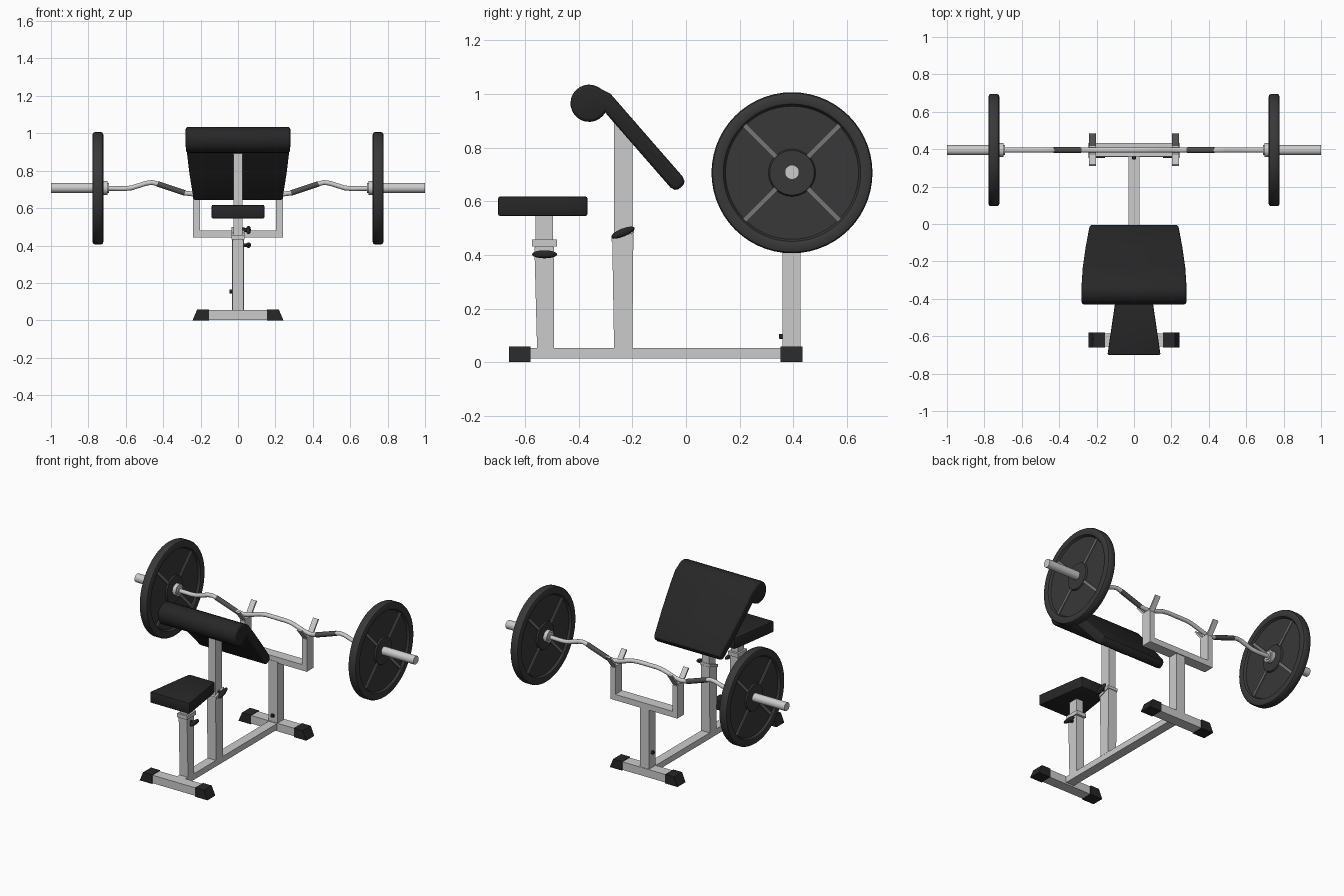
import bpy, bmesh
from math import sin, cos, pi, radians
from mathutils import Vector, Matrix

if "Cube" in bpy.data.objects:
    bpy.data.objects.remove(bpy.data.objects["Cube"])


def material(name, v):
    m = bpy.data.materials.new(name)
    m.diffuse_color = (v, v, v, 1)
    m.use_nodes = True
    m.node_tree.nodes["Principled BSDF"].inputs["Base Color"].default_value = m.diffuse_color
    return m


BLACK = material("black_vinyl", 0.02)
RUBBER = material("dark_plate", 0.04)
GRIP = material("dark_grip", 0.08)
SPOKE = material("spoke_grey", 0.18)


def finish(name, bm, mat=None):
    bmesh.ops.recalc_face_normals(bm, faces=bm.faces)
    me = bpy.data.meshes.new(name)
    bm.to_mesh(me)
    bm.free()
    ob = bpy.data.objects.new(name, me)
    bpy.context.collection.objects.link(ob)
    if mat:
        me.materials.append(mat)
    return ob


def prism(name, pts, axis, lo, hi, mat=None, bevel=0.0, all_edges=True, seg=2):
    """Extrude a 2D profile along an axis: x takes (y,z), y takes (x,z), z takes (x,y)."""
    place = {"x": lambda p, h: (h, p[0], p[1]),
             "y": lambda p, h: (p[0], h, p[1]),
             "z": lambda p, h: (p[0], p[1], h)}[axis]
    bm = bmesh.new()
    a = [bm.verts.new(place(p, lo)) for p in pts]
    b = [bm.verts.new(place(p, hi)) for p in pts]
    caps = [bm.faces.new(a), bm.faces.new(b)]
    for i in range(len(pts)):
        j = (i + 1) % len(pts)
        bm.faces.new((a[i], a[j], b[j], b[i]))
    bmesh.ops.recalc_face_normals(bm, faces=bm.faces)
    if bevel:
        edges = bm.edges[:] if all_edges else [e for f in caps for e in f.edges]
        bmesh.ops.bevel(bm, geom=edges, offset=bevel, segments=seg, profile=0.5, affect='EDGES')
    return finish(name, bm, mat)


def box(name, x, y, z, mat=None, bevel=0.0):
    return prism(name, [(x[0], y[0]), (x[1], y[0]), (x[1], y[1]), (x[0], y[1])],
                 "z", z[0], z[1], mat, bevel)


def lathe_x(name, prof, centre, mat=None, steps=48):
    """Spin a closed or axis-to-axis (x, radius) profile about the x direction."""
    bm = bmesh.new()
    vs = [bm.verts.new((x, 0, r)) for x, r in prof]
    es = [bm.edges.new(e) for e in zip(vs, vs[1:])]
    bmesh.ops.spin(bm, geom=vs + es, cent=(0, 0, 0), axis=(1, 0, 0), angle=2 * pi, steps=steps)
    bmesh.ops.remove_doubles(bm, verts=bm.verts, dist=1e-5)
    bmesh.ops.translate(bm, verts=bm.verts, vec=centre)
    return finish(name, bm, mat)


def cylinder_x(name, x0, x1, r, centre, mat=None, steps=24):
    return lathe_x(name, [(x0, 0), (x0, r), (x1, r), (x1, 0)], centre, mat, steps)


def tube(name, pts, r, mat=None):
    cu = bpy.data.curves.new(name, 'CURVE')
    cu.dimensions = '3D'
    cu.bevel_depth, cu.bevel_resolution, cu.use_fill_caps = r, 3, True
    sp = cu.splines.new('POLY')
    sp.points.add(len(pts) - 1)
    for p, co in zip(sp.points, pts):
        p.co = (*co, 1)
    if mat:
        cu.materials.append(mat)
    ob = bpy.data.objects.new(name, cu)
    bpy.context.collection.objects.link(ob)


# base frame
box("base_beam", (-0.03, 0.03), (-0.6, 0.38), (0.013, 0.052))
for end, y0, y1 in (("front", -0.66, -0.58), ("rear", 0.352, 0.434)):
    box(end + "_foot_bar", (-0.16, 0.16), (y0 + 0.005, y1 - 0.005), (0.003, 0.055))
    for s, side in ((1, "right"), (-1, "left")):
        prism(f"{end}_{side}_foot_cap",
              [(s * 0.155, 0), (s * 0.243, 0), (s * 0.218, 0.059), (s * 0.155, 0.059)],
              "y", y0, y1, BLACK)

# seat and its post
prism("seat_post", [(-0.555, 0.05), (-0.492, 0.05), (-0.492, 0.43), (-0.565, 0.43)], "x", -0.03, 0.03)
box("seat_inner_post", (-0.025, 0.025), (-0.56, -0.495), (0.43, 0.55))
box("seat_post_collar", (-0.036, 0.036), (-0.573, -0.48), (0.432, 0.457))
prism("seat", [(-0.142, -0.7), (0.142, -0.7), (0.101, -0.42), (0.09, -0.367),
               (-0.09, -0.367), (-0.101, -0.42)], "z", 0.545, 0.617, BLACK, 0.007)

# arm pad post
prism("pad_post", [(-0.268, 0.05), (-0.2, 0.05), (-0.196, 0.48), (-0.275, 0.46)], "x", -0.031, 0.031)
prism("pad_inner_post", [(-0.268, 0.45), (-0.2, 0.45), (-0.2, 0.85), (-0.268, 0.9)], "x", -0.025, 0.025)
prism("pad_post_collar", [(-0.278, 0.45), (-0.194, 0.482), (-0.194, 0.5), (-0.278, 0.468)],
      "x", -0.036, 0.036)

# adjusting knobs: stem plus flattened oblong handle
for name, y, z, tilt in (("seat_knob", -0.527, 0.402, 0), ("pad_knob", -0.235, 0.483, 22)):
    cylinder_x(name + "_stem", 0.025, 0.06, 0.01, (0, y, z), BLACK, 12)
    bm = bmesh.new()
    mat = (Matrix.Translation((0.056, y, z)) @ Matrix.Rotation(radians(tilt), 4, 'X')
           @ Matrix.Diagonal((0.013, 0.047, 0.015, 1)))
    bmesh.ops.create_uvsphere(bm, u_segments=16, v_segments=8, radius=1, matrix=mat)
    finish(name, bm, BLACK)

# arm pad: rolled top edge flowing into a sloping board
n, d = Vector((0.754, 0.657)), Vector((0.657, -0.754))
prof = [(-0.361 + 0.0695 * cos(radians(a)), 0.965 + 0.0695 * sin(radians(a)))
        for a in range(50, 331, 14)]
prof += [tuple(n * a + d * t) for a, t in
         ((0.384, -0.86), (0.384, -0.69), (0.384, -0.53), (0.39, -0.512), (0.402, -0.504),
          (0.427, -0.504), (0.439, -0.512), (0.445, -0.53), (0.445, -0.69), (0.445, -0.85),
          (0.445, -0.94))]
pad = prism("arm_pad", prof, "x", -1, 1, BLACK)
bm = bmesh.new()
bm.from_mesh(pad.data)
for v in bm.verts:
    u = max(0, (d.dot(Vector((v.co.y, v.co.z))) + 0.96) / 0.455)
    v.co.x *= 0.28 - 0.043 * u ** 1.4
ends = {e for f in bm.faces if len(f.verts) > 4 for e in f.edges}
bmesh.ops.bevel(bm, geom=list(ends), offset=0.014, segments=3, profile=0.5, affect='EDGES')
bm.to_mesh(pad.data)
bm.free()

# bar rack
box("rack_post", (-0.032, 0.032), (0.36, 0.426), (0.05, 0.45))
box("rack_crossbar", (-0.24, 0.24), (0.362, 0.432), (0.442, 0.48))
for s, side in ((1, "right"), (-1, "left")):
    x = sorted((s * 0.204, s * 0.24))
    box(side + "_rack_upright", x, (0.362, 0.432), (0.478, 0.652))
    prism(side + "_bar_hook",
          [(0.31, 0.722), (0.368, 0.652), (0.425, 0.652), (0.487, 0.735), (0.478, 0.74),
           (0.419, 0.661), (0.374, 0.661), (0.318, 0.728)], "x", *x)
cylinder_x("rack_side_bolt", -0.046, -0.03, 0.011, (0, 0.395, 0.155), BLACK, 12)
box("rack_front_bolt", (-0.01, 0.01), (0.346, 0.362), (0.087, 0.106), BLACK, 0.003)

# curl bar
BY, BZ = 0.395, 0.708
half = [(0.07, 0.715), (0.11, 0.71), (0.2, 0.682), (0.24, 0.675), (0.285, 0.681),
        (0.43, 0.73), (0.46, 0.737), (0.49, 0.733), (0.57, 0.708), (0.61, 0.704), (0.71, 0.706)]
path = [(-x, z) for x, z in reversed(half)] + half
tube("curl_bar", [(x, BY, z) for x, z in path], 0.0135)

# sleeves, collars and weight plates
face = [(0.021, 0.025), (0.021, 0.083), (0.012, 0.088), (0.012, 0.248), (0.026, 0.256),
        (0.029, 0.264), (0.029, 0.287), (0.025, 0.296), (0.018, 0.3)]
plate = face + [(-x, r) for x, r in reversed(face)] + face[:1]
for s, side in ((1, "right"), (-1, "left")):
    tube(side + "_grip", [(s * 0.285, BY, 0.681), (s * 0.43, BY, 0.73)], 0.0155, GRIP)
    cylinder_x(side + "_sleeve", s * 0.69, s * 1.0, 0.027, (0, BY, BZ))
    cylinder_x(side + "_collar", s * 0.697, s * 0.722, 0.038, (0, BY, BZ))
    px, py, pz = s * 0.749, 0.395, 0.706
    lathe_x(side + "_weight_plate", plate, (px, py, pz), RUBBER, 56)
    for k in range(4):
        a = pi / 4 + k * pi / 2
        rad, tan = Vector((cos(a), sin(a))), Vector((-sin(a), cos(a)))
        c = Vector((py, pz))
        prism(f"{side}_plate_spoke_{k + 1}",
              [tuple(c + rad * r + tan * w) for r, w in
               ((0.08, -0.009), (0.25, -0.009), (0.25, 0.009), (0.08, 0.009))],
              "x", px - 0.018, px + 0.018, SPOKE)

# smooth rounded surfaces, keep hard edges
bpy.ops.object.select_all(action='DESELECT')
for ob in bpy.context.scene.objects:
    if ob.type == 'MESH':
        ob.select_set(True)
        bpy.context.view_layer.objects.active = ob
bpy.ops.object.shade_smooth_by_angle(angle=radians(35))
